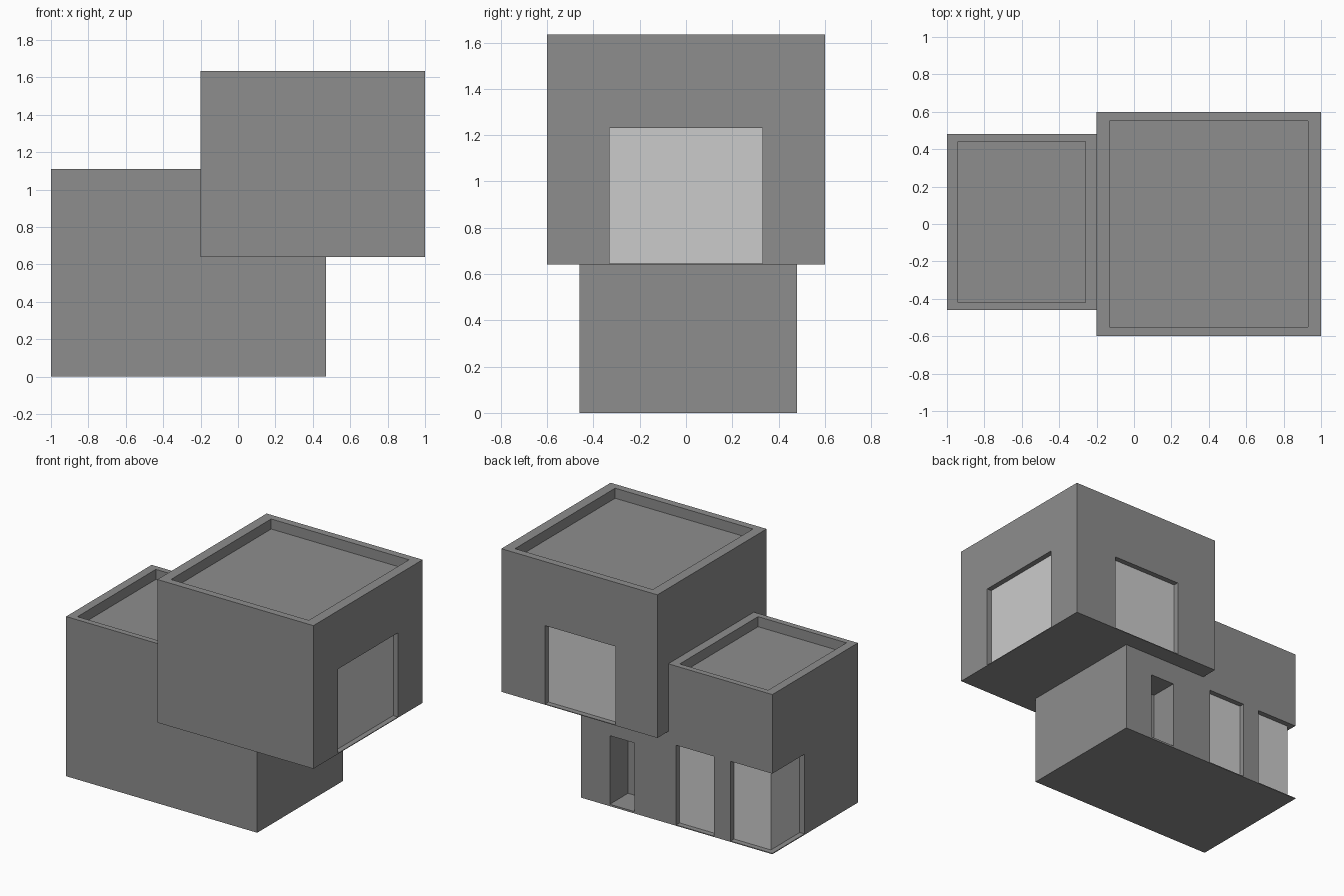
import bpy, bmesh
from mathutils import Matrix, Vector

if "Cube" in bpy.data.objects:
    bpy.data.objects.remove(bpy.data.objects["Cube"])


def material(name, v):
    m = bpy.data.materials.new(name)
    m.diffuse_color = (v, v, v, 1)
    m.use_nodes = True
    m.node_tree.nodes["Principled BSDF"].inputs["Base Color"].default_value = m.diffuse_color
    return m


WALL = material("dark_wall", 0.27)
GLASS = material("light_pane", 0.8)


def box(name, x, y, z, mat=None):
    """Box from (min, max) ranges on each axis."""
    bm = bmesh.new()
    size = Vector((x[1] - x[0], y[1] - y[0], z[1] - z[0]))
    mid = Vector((sum(x) / 2, sum(y) / 2, sum(z) / 2))
    bmesh.ops.create_cube(bm, size=1, matrix=Matrix.Translation(mid) @ Matrix.Diagonal(size.to_4d()))
    me = bpy.data.meshes.new(name)
    bm.to_mesh(me)
    bm.free()
    ob = bpy.data.objects.new(name, me)
    bpy.context.collection.objects.link(ob)
    if mat:
        me.materials.append(mat)
    return ob


def carve(ob, cuts):
    """Subtract boxes from ob, apply the result and drop the cutters."""
    cutters = []
    for c in cuts:
        cutter = box("cutter", *c, WALL)
        cutter.hide_render = True
        mod = ob.modifiers.new("cut", 'BOOLEAN')
        mod.operation, mod.solver, mod.object = 'DIFFERENCE', 'EXACT', cutter
        cutters.append(cutter)
    deps = bpy.context.evaluated_depsgraph_get()
    me = bpy.data.meshes.new_from_object(ob.evaluated_get(deps))
    ob.modifiers.clear()
    ob.data = me
    for c in cutters:
        bpy.data.objects.remove(c)


D = 0.04           # window recess
T = 0.003          # pane standing proud of the recess back
OUT = 2            # cutters run well past the wall

# Lower storey: roof tray, doorway, rear window, wrap-around corner window
lower = box("lower_storey", (-1, 0.47), (-0.46, 0.48), (0, 1.11), WALL)
wz = (0.006, 0.56)
carve(lower, [
    ((-0.94, -0.26), (-0.42, 0.44), (1.04, OUT)),
    ((0.06, 0.25), (0.28, OUT), (0.013, 0.49)),
    ((-0.55, -0.26), (0.48 - D, OUT), wz),
    ((-OUT, -0.68), (0.48 - D, OUT), wz),
    ((-OUT, -1 + D), (0.126, OUT), wz),
])
yb = (0.43, 0.48 - D + T)
box("rear_window", (-0.55, -0.26), yb, wz, GLASS)
box("corner_window_rear", (-1 + D - T, -0.68), yb, wz, GLASS)
box("corner_window_side", (-1 + D - T, -0.95), (0.126, 0.48 - D + T), wz, GLASS)

# Upper storey: roof tray, side window, rear window
upper = box("upper_storey", (-0.2, 1), (-0.6, 0.6), (0.64, 1.635), WALL)
side_z, back_z = (0.645, 1.23), (0.645, 1.19)
carve(upper, [
    ((-0.13, 0.93), (-0.55, 0.55), (1.565, OUT)),
    ((1 - D, OUT), (-0.33, 0.33), side_z),
    ((0.123, 0.663), (0.6 - D, OUT), back_z),
])
box("upper_side_window", (0.95, 1 - D + T), (-0.33, 0.33), side_z, GLASS)
box("upper_rear_window", (0.123, 0.663), (0.55, 0.6 - D + T), back_z, GLASS)
